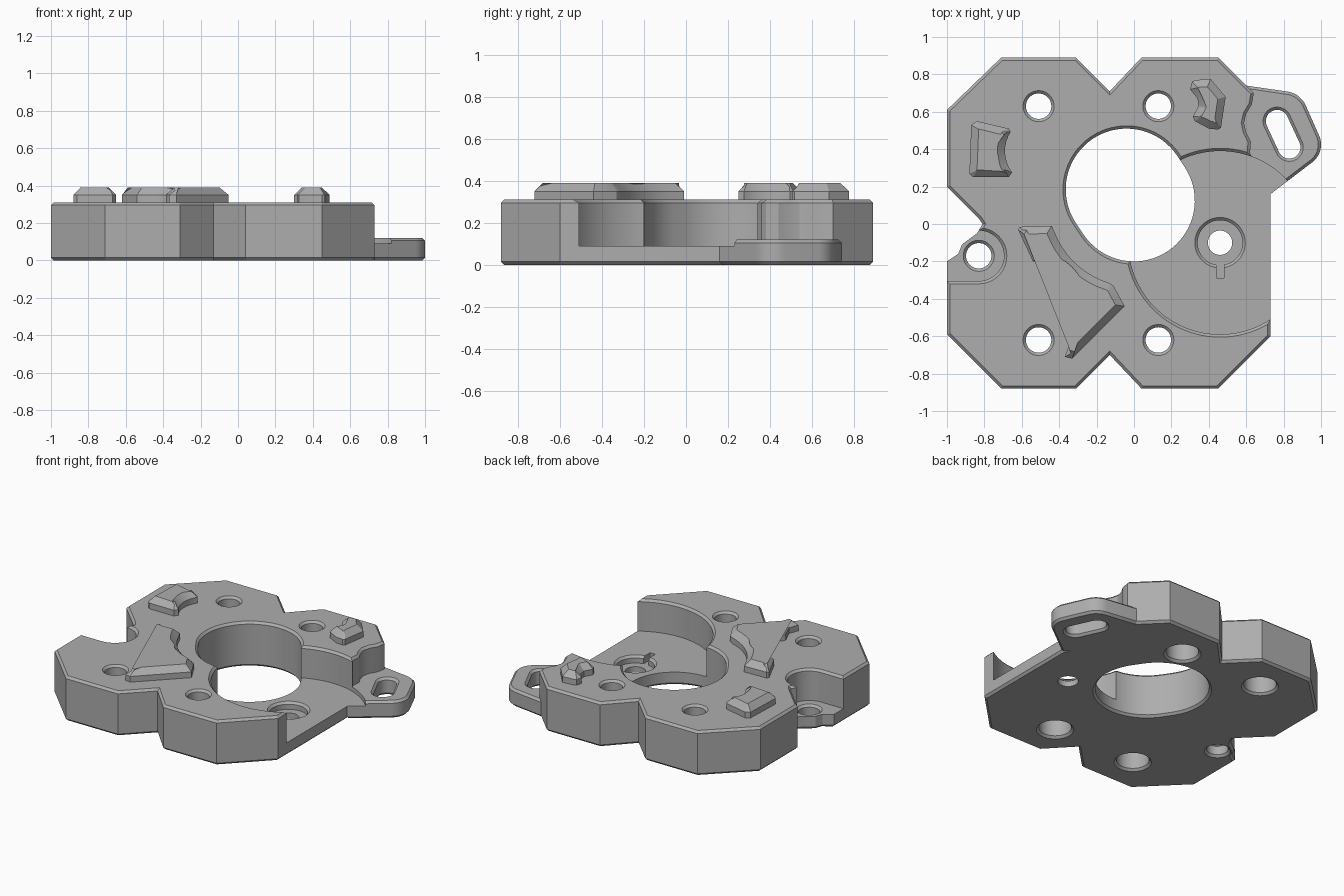
import bpy, bmesh
from math import radians, sin, cos, atan2, degrees
from mathutils import Vector

cube = bpy.data.objects.get("Cube")
if cube:
    bpy.data.objects.remove(cube, do_unlink=True)

grey = bpy.data.materials.new("plain grey")
grey.use_nodes = True
colour = (0.42, 0.42, 0.42, 1)
grey.diffuse_color = colour
grey.node_tree.nodes["Principled BSDF"].inputs["Base Color"].default_value = colour


def arc(c, r, a0, a1, n=12):
    """Points along an arc, angles in degrees."""
    angles = [radians(a0 + (a1 - a0) * i / n) for i in range(n + 1)]
    return [(c[0] + r * cos(a), c[1] + r * sin(a)) for a in angles]


def circle(c, r, n=48):
    return arc(c, r, 0, 360, n)[:-1]


def stadium(a, b, r, n=24):
    """Outline around two equal circles."""
    t = degrees(atan2(b[1] - a[1], b[0] - a[0]))
    return arc(b, r, t - 90, t + 90, n) + arc(a, r, t + 90, t + 270, n)


def inset(points, d):
    """Move a counter-clockwise outline inward by d with mitred corners."""
    out = []
    for i, p in enumerate(points):
        p, a, b = Vector(p), Vector(points[i - 1]), Vector(points[(i + 1) % len(points)])
        u, v = (p - a).normalized(), (b - p).normalized()
        m = Vector((-u.y - v.y, u.x + v.x))
        out.append(p + m * (d / max(1 + u.dot(v), 0.3)))
    return out


def prism(name, points, layers):
    """Solid through a stack of (height, inset) copies of one outline."""
    area = sum(points[i - 1][0] * p[1] - p[0] * points[i - 1][1] for i, p in enumerate(points))
    if area < 0:
        points = points[::-1]
    bm = bmesh.new()
    rings = [[bm.verts.new((p[0], p[1], z)) for p in inset(points, d)] for z, d in layers]
    bm.faces.new(rings[0][::-1])
    bm.faces.new(rings[-1])
    n = len(points)
    for low, high in zip(rings, rings[1:]):
        for i in range(n):
            j = (i + 1) % n
            bm.faces.new((low[i], low[j], high[j], high[i]))
    mesh = bpy.data.meshes.new(name)
    bm.to_mesh(mesh)
    bm.free()
    mesh.materials.append(grey)
    obj = bpy.data.objects.new(name, mesh)
    bpy.context.collection.objects.link(obj)
    return obj


def combine(target, tool, operation="DIFFERENCE"):
    """Apply a boolean and drop the tool."""
    mod = target.modifiers.new("cut", "BOOLEAN")
    mod.operation, mod.solver, mod.object = operation, "EXACT", tool
    bpy.context.view_layer.objects.active = target
    bpy.ops.object.modifier_apply(modifier=mod.name)
    bpy.data.objects.remove(tool, do_unlink=True)


def cut(points, layers):
    combine(plate, prism("cutter", points, layers))


TOP, FLOOR, EAR, C = 0.31, 0.09, 0.12, 0.015
OVER = 0.05

# Main plate with chamfered rims
outline = [
    (-1, 0.61), (-1, 0.20), (-0.83, 0.03), (-0.81, 0.0), (-0.84, -0.05),
    (-0.92, -0.11), (-0.94, -0.16), (-1, -0.20), (-1, -0.59),
    (-0.71, -0.88), (-0.31, -0.88), (-0.13, -0.70), (0.04, -0.88), (0.45, -0.88),
    (0.73, -0.60), (0.73, 0.16), (0.62, 0.38), (0.625, 0.44), (0.60, 0.49),
    (0.588, 0.54), (0.60, 0.59), (0.63, 0.64), (0.64, 0.70),
    (0.45, 0.89), (0.04, 0.89), (-0.13, 0.71), (-0.31, 0.89), (-0.71, 0.89)]
plate = prism("mounting_plate", outline, [(0, C), (C, 0), (TOP - C, 0), (TOP, C)])

# Low side ear
ear = ([(0.5, 0.3), (0.73, 0.16)] + arc((0.88, 0.425), 0.12, -55, 22)
       + arc((0.80, 0.58), 0.13, 22, 85) + [(0.6, 0.74), (0.5, 0.72)])
combine(plate, prism("ear", ear, [(0, C), (C, 0), (EAR - C, 0), (EAR, C)]), "UNION")

# Round pocket open to the right, and small pocket open to the left
hub, tab = (0.46, -0.10), (-0.83, -0.17)
pocket = [(FLOOR, 0), (TOP - C, 0), (TOP + OVER, -C - OVER)]
cut(circle(hub, 0.49, 96), pocket)
cut(arc(tab, 0.135, -90, 90, 24) + [(-1.2, -0.035), (-1.2, -0.305)], pocket)


def through(points, top):
    """Through hole with flared rims."""
    cut(points, [(-OVER, -C - OVER), (C, 0), (top - C, 0), (top + OVER, -C - OVER)])


# Central opening, ear slot and tab hole
through(stadium((-0.04, 0.185), (0.0, 0.125), 0.325, 36), TOP)
through(stadium((0.765, 0.55), (0.83, 0.41), 0.06), EAR)
through(circle(tab, 0.068), FLOOR)

# Four screw holes, counterbored from below
for x in (-0.51, 0.13):
    for y in (-0.62, 0.63):
        cut(circle((x, y), 0.068),
            [(-OVER, -0.035 - C - OVER), (C, -0.035), (0.16, -0.035), (0.16, 0),
             (TOP - C, 0), (TOP + OVER, -C - OVER)])

# Stepped hub recess with keyway
cut(circle(hub, 0.12), [(0.04, 0), (FLOOR - C, 0), (FLOOR + OVER, -C - OVER)])
cut([(0.44, -0.29), (0.48, -0.29), (0.48, -0.15), (0.44, -0.15)], [(0.04, 0), (0.2, 0)])
cut(circle(hub, 0.065), [(-OVER, 0), (0.2, 0)])

# Raised bevelled pads on the top face
pads = {
    "side_pad": arc((-0.50, 0.39), 0.19, 217, 147, 8)
    + [(-0.67, 0.51), (-0.84, 0.55), (-0.87, 0.53), (-0.88, 0.27), (-0.86, 0.25), (-0.67, 0.25)],
    "rear_pad": [(0.31, 0.76), (0.33, 0.77), (0.41, 0.775), (0.49, 0.68), (0.465, 0.515),
                 (0.45, 0.505), (0.40, 0.51), (0.325, 0.55), (0.315, 0.575),
                 (0.345, 0.63), (0.34, 0.67), (0.30, 0.72)],
    "curved_pad": [(-0.62, -0.03), (-0.61, -0.015), (-0.44, -0.01)]
    + arc((0.0, 0.12), 0.455, 207, 253, 8)
    + [(-0.11, -0.33), (-0.05, -0.44), (-0.33, -0.72), (-0.37, -0.71), (-0.345, -0.64),
       (-0.385, -0.55), (-0.375, -0.53)]
    + arc((-0.50, -0.40), 0.20, -25, 95, 12) + [(-0.54, -0.20)],
}
for name, points in pads.items():
    prism(name, points, [(TOP - 0.01, 0), (0.35, 0), (0.39, 0.04)])

# Smooth the curved walls, keep chamfers sharp
bpy.ops.object.select_all(action="DESELECT")
for obj in [plate] + [bpy.data.objects[n] for n in pads]:
    obj.select_set(True)
bpy.context.view_layer.objects.active = plate
bpy.ops.object.shade_smooth_by_angle(angle=radians(25))
